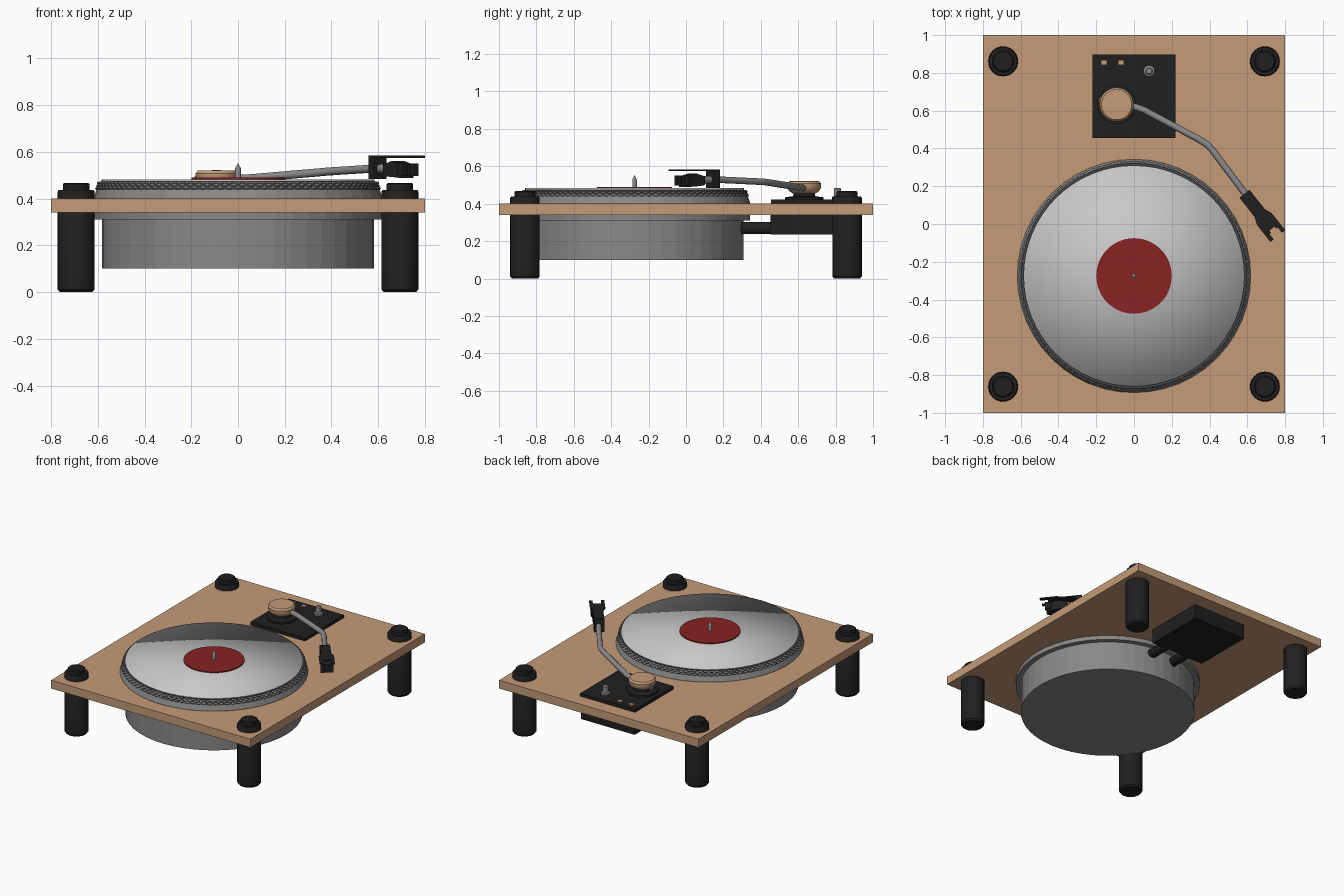
import bpy, bmesh, math
from mathutils import Vector, Matrix

if "Cube" in bpy.data.objects:
    bpy.data.objects.remove(bpy.data.objects["Cube"])


def material(name, rgb):
    m = bpy.data.materials.new(name)
    m.diffuse_color = (*rgb, 1)
    m.use_nodes = True
    m.node_tree.nodes["Principled BSDF"].inputs["Base Color"].default_value = m.diffuse_color
    return m


WOOD = material("wood", (0.55, 0.33, 0.19))
BLACK = material("black", (0.014, 0.014, 0.014))
METAL = material("grey metal", (0.25, 0.25, 0.25))
DARK = material("dark grey", (0.07, 0.07, 0.07))
SILVER = material("light silver", (0.58, 0.58, 0.58))
RED = material("label red", (0.245, 0.016, 0.016))


def finish(name, bm, mat, angle=None):
    bmesh.ops.recalc_face_normals(bm, faces=bm.faces)
    me = bpy.data.meshes.new(name)
    bm.to_mesh(me)
    bm.free()
    me.materials.append(mat)
    ob = bpy.data.objects.new(name, me)
    bpy.context.collection.objects.link(ob)
    if angle is not None:
        bpy.ops.object.select_all(action='DESELECT')
        ob.select_set(True)
        bpy.context.view_layer.objects.active = ob
        bpy.ops.object.shade_smooth_by_angle(angle=math.radians(angle))
    return ob


def lathe(name, profile, loc, mat, n=32, angle=35, matrix=None):
    """Turn a (radius, height) profile around its axis."""
    bm = bmesh.new()
    rings = []
    for r, z in profile:
        if r == 0:
            rings.append([bm.verts.new((0, 0, z))] * n)
        else:
            rings.append([bm.verts.new((r * math.cos(2 * math.pi * i / n),
                                        r * math.sin(2 * math.pi * i / n), z)) for i in range(n)])
    for a, b in zip(rings, rings[1:]):
        for i in range(n):
            j = (i + 1) % n
            quad = list(dict.fromkeys((a[i], a[j], b[j], b[i])))
            if len(quad) > 2:
                bm.faces.new(quad)
    if matrix:
        bm.transform(matrix)
    bm.transform(Matrix.Translation(loc))
    return finish(name, bm, mat, angle)


def box(name, lo, hi, mat, matrix=None):
    bm = bmesh.new()
    bmesh.ops.create_cube(bm, size=1)
    lo, hi = Vector(lo), Vector(hi)
    bm.transform(Matrix.Translation((lo + hi) / 2) @ Matrix.Diagonal((*(hi - lo), 1)))
    if matrix:
        bm.transform(matrix)
    return finish(name, bm, mat)


def slab(name, outline, z0, z1, mat, matrix):
    bm = bmesh.new()
    face = bm.faces.new([bm.verts.new((x, y, z0)) for x, y in outline])
    ext = bmesh.ops.extrude_face_region(bm, geom=[face])
    for v in ext['geom']:
        if isinstance(v, bmesh.types.BMVert):
            v.co.z = z1
    bm.transform(matrix)
    return finish(name, bm, mat)


# Board and four feet that pass through it
box("plinth", (-0.8, -1, 0.34), (0.8, 1, 0.40), WOOD)
for sx, side in ((-1, "left"), (1, "right")):
    for sy, end in ((-1, "front"), (1, "back")):
        lathe(f"{end}_{side}_foot",
              [(0, 0), (0.07, 0), (0.079, 0.012), (0.079, 0.43), (0.074, 0.438), (0.057, 0.438),
               (0.057, 0.462), (0.05, 0.468), (0, 0.468)], (sx * 0.693, sy * 0.861, 0), BLACK)

# Platter
C = (0, -0.275, 0)
lathe("platter_body", [(0, 0.10), (0.583, 0.10), (0.583, 0.32), (0, 0.32)], C, METAL, 48, 1)
lathe("platter_flange", [(0, 0.31), (0.618, 0.31), (0.618, 0.405), (0.605, 0.44), (0, 0.44)],
      C, METAL, 48, 1)
lathe("platter_rim", [(0, 0.438), (0.608, 0.438), (0.596, 0.474), (0, 0.474)], C, DARK, 96)

# Staggered diamond studs around the rim
bm = bmesh.new()
N = 100
for row in range(3):
    z = 0.445 + row * 0.011
    r = 0.608 - (z - 0.438) / 3
    for i in range(N):
        a = 2 * math.pi * (i + 0.5 * (row % 2)) / N

        def at(da, dz, dr):
            rr = r + dr - dz / 3
            return bm.verts.new((rr * math.cos(a + da), rr * math.sin(a + da) - 0.275, z + dz))
        w = 0.84 * math.pi / N
        base = [at(-w, 0, 0), at(0, -0.007, 0), at(w, 0, 0), at(0, 0.007, 0)]
        tip = at(0, 0, 0.006)
        for k in range(4):
            bm.faces.new((base[k], base[(k + 1) % 4], tip))
finish("rim_studs", bm, METAL)

# Record, with normals rounded across its edge, label and spindle
lathe("record", [(0, 0.472), (0.585, 0.472), (0.585, 0.483), (0, 0.483)], C, SILVER, 64, 180)
lathe("record_label", [(0, 0.480), (0.2, 0.480), (0.2, 0.490), (0, 0.490)], C, RED, 48)
lathe("spindle", [(0, 0.48), (0.012, 0.48), (0.012, 0.53), (0, 0.553)], C, METAL, 16)

# Tonearm plate, the box below the board and its two sockets
box("arm_plate", (-0.22, 0.455, 0.39), (0.22, 0.898, 0.422), BLACK)
box("motor_box", (-0.215, 0.452, 0.235), (0.215, 0.895, 0.345), BLACK)
for x, side in ((-0.09, "left"), (0.09, "right")):
    lathe(f"{side}_socket", [(0, 0), (0.028, 0), (0.033, 0.008), (0.033, 0.2), (0, 0.2)],
          (x, 0.27, 0.27), BLACK, 24, 35, Matrix.Rotation(-math.pi / 2, 4, 'X'))
for x, side in ((-0.16, "left"), (-0.07, "right")):
    box(f"{side}_button", (x - 0.016, 0.842, 0.42), (x + 0.016, 0.868, 0.430), WOOD)
lathe("knob", [(0, 0.42), (0.03, 0.42), (0.03, 0.435), (0.02, 0.44), (0.02, 0.478), (0.014, 0.484),
               (0, 0.484)], (0.08, 0.81, 0), METAL, 24)

# Pivot
P = (-0.092, 0.632, 0)
lathe("pivot_base", [(0, 0.42), (0.103, 0.42), (0.103, 0.434), (0.06, 0.44), (0.055, 0.462),
                     (0, 0.462)], P, BLACK)
lathe("pivot_cap", [(0, 0.455), (0.06, 0.455), (0.08, 0.467), (0.09, 0.485), (0.09, 0.508),
                    (0.08, 0.52), (0, 0.522)], P, WOOD, 40)

# Bent arm tube
cu = bpy.data.curves.new("tonearm", 'CURVE')
cu.dimensions = '3D'
cu.bevel_depth = 0.018
cu.bevel_resolution = 3
cu.use_fill_caps = True
path = [(-0.185, 0.657, 0.478), (-0.09, 0.64, 0.482), (-0.01, 0.625, 0.484), (0.05, 0.605, 0.487),
        (0.34, 0.45, 0.512), (0.385, 0.423, 0.516), (0.415, 0.392, 0.518), (0.60, 0.145, 0.530)]
sp = cu.splines.new('POLY')
sp.points.add(len(path) - 1)
for pt, co in zip(sp.points, path):
    pt.co = (*co, 1)
arm = bpy.data.objects.new("tonearm", cu)
bpy.context.collection.objects.link(arm)
bpy.ops.object.select_all(action='DESELECT')
arm.select_set(True)
bpy.context.view_layer.objects.active = arm
bpy.ops.object.convert(target='MESH')
arm = bpy.context.view_layer.objects.active
arm.data.materials.clear()
arm.data.materials.append(METAL)
bpy.ops.object.shade_smooth_by_angle(angle=math.radians(50))

# Head, built along local x and turned to follow the arm
H = Matrix.Translation((0.585, 0.16, 0)) @ Matrix.Rotation(math.atan2(-0.235, 0.185), 4, 'Z')
half = [(0, 0.034), (0.13, 0.034), (0.17, 0.05), (0.285, 0.05), (0.285, 0.028), (0.235, 0.028),
        (0.235, 0.01)]
slab("head_plate", half + [(x, -y) for x, y in reversed(half)], 0.574, 0.584, BLACK, H)
box("head_block", (0, -0.034, 0.485), (0.04, 0.034, 0.58), BLACK, H)
lathe("head_joint", [(0, 0), (0.02, 0), (0.02, 0.1), (0, 0.1)], (0, 0, 0), METAL, 16, 35,
      H @ Matrix.Translation((0.03, 0, 0.528)) @ Matrix.Rotation(math.pi / 2, 4, 'Y'))
side = [(0.10, 0.50), (0.13, 0.495), (0.225, 0.488), (0.225, 0.545), (0.16, 0.562), (0.10, 0.545)]
slab("cartridge", side, -0.034, 0.034, BLACK, H @ Matrix.Rotation(math.pi / 2, 4, 'X'))
for y, s in ((-0.03, "right"), (0.03, "left")):
    box(f"{s}_cartridge_pin", (0.21, y - 0.012, 0.498), (0.25, y + 0.012, 0.55), BLACK, H)
